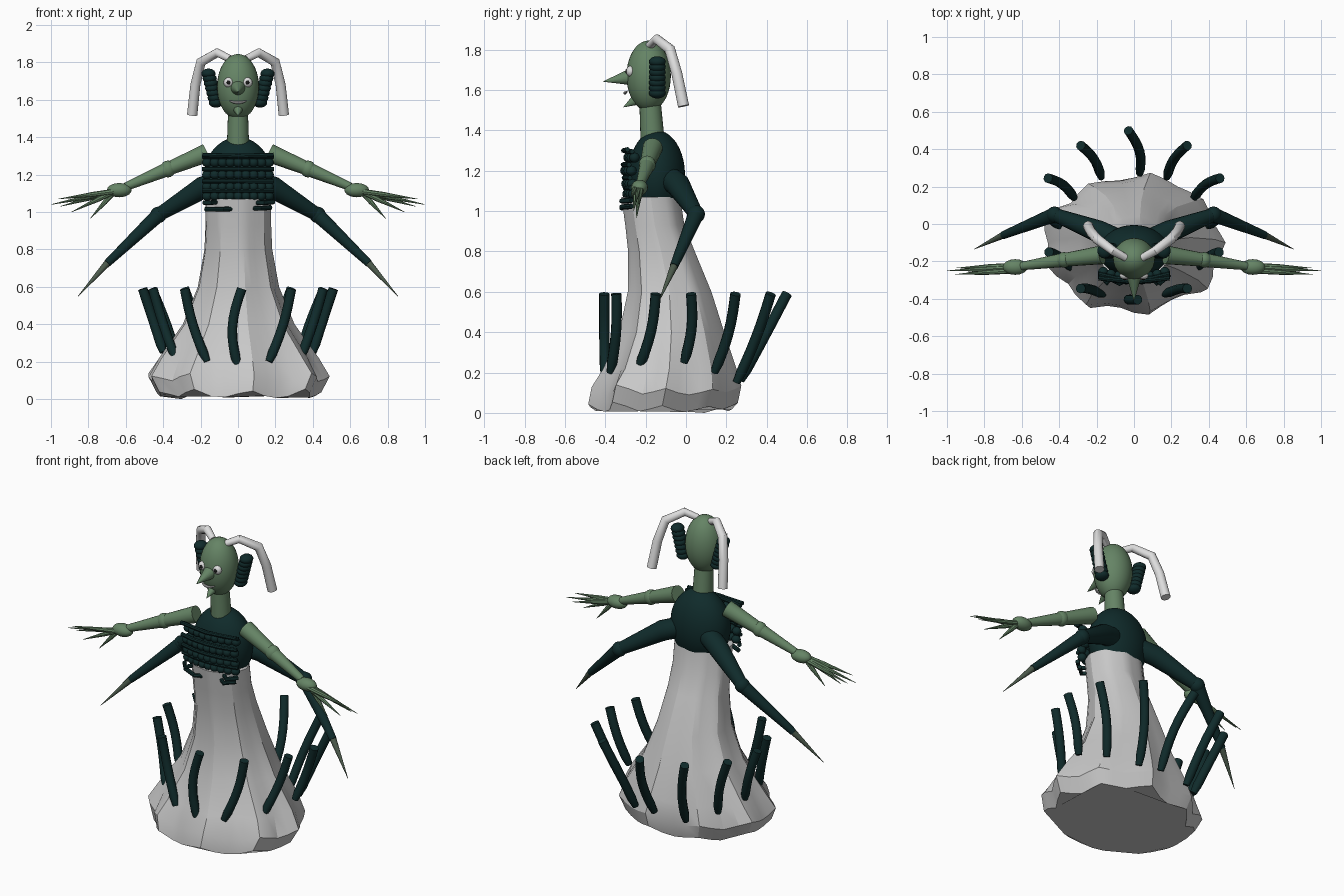
import bpy, bmesh, math, random
from mathutils import Vector, Matrix

random.seed(4)
cube = bpy.data.objects.get("Cube")
if cube:
    bpy.data.objects.remove(cube, do_unlink=True)


def material(name, r, g, b):
    m = bpy.data.materials.new(name)
    m.use_nodes = True
    m.diffuse_color = (r, g, b, 1)
    m.node_tree.nodes["Principled BSDF"].inputs["Base Color"].default_value = (r, g, b, 1)
    return m


GREEN = material("sage green skin", 0.13, 0.23, 0.13)
DARK = material("dark teal", 0.005, 0.024, 0.024)
CLAW = material("grey green claw", 0.07, 0.10, 0.07)
CLOTH = material("pale grey cloth", 0.58, 0.58, 0.58)
WHITE = material("off white", 0.72, 0.72, 0.72)
BLACK = material("black pupil", 0.01, 0.01, 0.01)


def finish(name, bm, mat, angle=40):
    bmesh.ops.recalc_face_normals(bm, faces=bm.faces)
    mesh = bpy.data.meshes.new(name)
    bm.to_mesh(mesh)
    bm.free()
    mesh.materials.append(mat)
    ob = bpy.data.objects.new(name, mesh)
    bpy.context.collection.objects.link(ob)
    bpy.ops.object.select_all(action="DESELECT")
    ob.select_set(True)
    bpy.context.view_layer.objects.active = ob
    bpy.ops.object.shade_smooth_by_angle(angle=math.radians(angle))
    return ob


def add_ball(bm, centre, size, seg=20, rings=12):
    bmesh.ops.create_uvsphere(bm, u_segments=seg, v_segments=rings, radius=1,
                              matrix=Matrix.Translation(centre) @ Matrix.Diagonal((*size, 1)))


def ball(name, centre, size, mat, seg=24, rings=16):
    bm = bmesh.new()
    add_ball(bm, centre, size, seg, rings)
    return finish(name, bm, mat, 60)


def loft(bm, rings):
    """Skin rings of points and close both ends."""
    rows = [[bm.verts.new(p) for p in ring] for ring in rings]
    n = len(rows[0])
    for a, b in zip(rows, rows[1:]):
        for i in range(n):
            j = (i + 1) % n
            bm.faces.new((a[i], a[j], b[j], b[i]))
    bm.faces.new(rows[0])
    bm.faces.new(rows[-1])


def add_tube(bm, points, radii, sides=12):
    pts = [Vector(p) for p in points]
    if not isinstance(radii, (list, tuple)):
        radii = [radii] * len(pts)
    rings = []
    normal = None
    for i, p in enumerate(pts):
        along = (pts[min(i + 1, len(pts) - 1)] - pts[max(i - 1, 0)]).normalized()
        if normal is None:
            normal = along.orthogonal()
        normal = (normal - along * normal.dot(along)).normalized()
        other = along.cross(normal)
        rings.append([p + radii[i] * (normal * math.cos(t) + other * math.sin(t))
                      for t in (math.tau * k / sides for k in range(sides))])
    loft(bm, rings)


def tube(name, points, radii, mat, sides=12):
    bm = bmesh.new()
    add_tube(bm, points, radii, sides)
    return finish(name, bm, mat)


# Pleated gown: height, half width, front y, back y
PROFILE = [(1.07, .175, -.32, -.03), (.93, .175, -.30, -.01), (.8, .18, -.285, .04),
           (.6, .215, -.285, .12), (.4, .295, -.325, .18), (.22, .42, -.40, .235),
           (.11, .475, -.455, .255), (.025, .43, -.47, .235)]
COLUMNS = 36
folds = [math.cos(9 * math.tau * i / COLUMNS) + random.uniform(-.7, .7) for i in range(COLUMNS)]
gown_rings = []
for level, (z, half, front, back) in enumerate(PROFILE):
    amount = 0.015 + 0.006 * level
    ring = []
    for i in range(COLUMNS):
        t = math.tau * i / COLUMNS
        k = 1 + amount * folds[i]
        x = half * k * math.cos(t)
        y = (front + back) / 2 + (back - front) / 2 * k * math.sin(t)
        lift = 0.018 * folds[i] if level >= 6 else 0
        ring.append((x, y, max(0, z + lift)))
    gown_rings.append(ring)
gown = bmesh.new()
loft(gown, gown_rings)
low = min(v.co.z for v in gown.verts)
for v in gown.verts:
    if v.co.z < .06:
        v.co.z -= low
finish("gown", gown, CLOTH, 25)

# Body and head
ball("torso", (0, -.145, 1.18), (.185, .14, .22), DARK, 32, 20)
tube("neck", [(0, -.165, 1.34), (0, -.178, 1.54)], [.06, .053], GREEN, 24)
ball("head", (0, -.185, 1.67), (.112, .11, .175), GREEN, 32, 20)
tube("nose", [(0, -.27, 1.665), (0, -.41, 1.642)], [.043, .001], GREEN, 20)
tube("chin", [(0, -.225, 1.565), (0, -.31, 1.515)], [.038, .001], GREEN, 20)
tube("mouth", [(x * .045, -.303 + .012 * x * x, 1.585 + .009 * x * x)
               for x in (-1, -.5, 0, .5, 1)], [.003, .007, .008, .007, .003], WHITE, 8)

# Corset lacing across the chest
lacing = bmesh.new()
for z, y in ((1.265, -.285), (1.2, -.3), (1.135, -.295), (1.085, -.29)):
    for i in range(9):
        u = i / 4 - 1
        add_ball(lacing, (u * .165, y + .03 * u * u, z), (.027, .026, .025), 12, 8)
    add_tube(lacing, [(u * .19, y - .012 + .03 * u * u, z + .03) for u in (-1, -.5, 0, .5, 1)], .012, 8)
add_tube(lacing, [(-.19, -.29, 1.305), (0, -.31, 1.3), (.19, -.29, 1.305)], .012, 8)
for x0, x1, z in ((-.175, .02, 1.015), (.07, .175, 1.02), (-.18, -.11, 1.05), (.09, .19, 1.05)):
    add_tube(lacing, [(x0, -.27, z), ((x0 + x1) / 2, -.318, z), (x1, -.27, z + .004)], .013, 8)
finish("chest_lacing", lacing, DARK)


def tentacle(name, low, high, bow):
    a, b = Vector(low), Vector(high)
    side = Vector((b.y, -b.x, 0)).normalized() * bow
    points = []
    for i in range(9):
        t = i / 8
        points.append(a.lerp(b, t) + side * math.sin(math.pi * t))
    tube(name, points, [.019] + [.026] * 8, DARK, 10)


# Ring of tentacles round the gown
tentacle("front_tentacle", (0, -.40, .17), (.02, -.405, .59), .04)
tentacle("back_tentacle", (.03, .27, .16), (-.03, .5, .59), .03)
PAIRS = [("front_side", (.165, -.375, .2), (.285, -.345, .59)),
         ("side_front", (.335, -.235, .22), (.455, -.15, .59)),
         ("side", (.40, -.01, .25), (.51, .025, .59)),
         ("side_back", (.32, .14, .2), (.46, .245, .59)),
         ("back_side", (.175, .25, .15), (.285, .42, .59))]

for s, tag in ((1, "left"), (-1, "right")):
    def m(x, y, z):
        return (s * x, y, z)

    for name, low_end, high_end in PAIRS:
        tentacle(f"{tag}_{name}_tentacle", m(*low_end), m(*high_end), -.02 * s)

    # Eyes
    ball(f"{tag}_eye", m(.05, -.275, 1.693), (.027, .022, .027), WHITE, 16, 10)
    ball(f"{tag}_pupil", m(.05, -.294, 1.693), (.011, .007, .011), BLACK, 12, 8)

    # Beaded braid beside the face
    braid = bmesh.new()
    for i in range(7):
        t = i / 6
        add_ball(braid, m(.158 - .04 * t, -.142, 1.74 - .155 * t), (.038, .042, .027), 16, 10)
    finish(f"{tag}_braid", braid, DARK, 60)

    # Drooping antenna
    tube(f"{tag}_antenna", [m(.045, -.18, 1.82), m(.11, -.145, 1.852), m(.198, -.08, 1.802),
                            m(.228, -.045, 1.68), m(.245, -.012, 1.52)],
         [.02, .024, .027, .027, .028], WHITE, 16)

    # Upper arm, forearm and hand
    elbow, wrist = m(.375, -.192, 1.23), m(.60, -.225, 1.135)
    tube(f"{tag}_upper_arm", [m(.17, -.165, 1.315), elbow], [.05, .036], GREEN, 16)
    ball(f"{tag}_elbow", elbow, (.042, .042, .045), GREEN, 16, 10)
    tube(f"{tag}_forearm", [elbow, wrist], [.038, .022], GREEN, 16)
    ball(f"{tag}_hand", m(.635, -.23, 1.117), (.066, .042, .038), GREEN, 16, 10)
    fingers = bmesh.new()
    for x, y, z in ((1, -.25, 1.04), (.95, -.235, 1.03), (.89, -.26, 1.0),
                    (.96, -.27, 1.07), (.79, -.245, .965)):
        start = Vector((.66, -.235 + (y + .25) * .8, 1.11))
        tip = Vector((x, y, z))
        add_tube(fingers, [m(*start), m(*start.lerp(tip, .4)), m(*tip)], [.015, .013, .001], 8)
    finish(f"{tag}_fingers", fingers, GREEN)

    # Lower clawed arm
    joint, claw = m(.425, .05, .985), m(.70, -.06, .725)
    tube(f"{tag}_lower_upper_arm", [m(.10, -.08, 1.16), m(.19, -.04, 1.13), joint],
         [.06, .06, .036], DARK, 16)
    ball(f"{tag}_lower_elbow", joint, (.044, .044, .044), DARK, 16, 10)
    tube(f"{tag}_lower_forearm", [joint, claw], [.04, .021], DARK, 16)
    tube(f"{tag}_claw", [claw, m(.855, -.135, .55)], [.019, .001], CLAW, 12)
